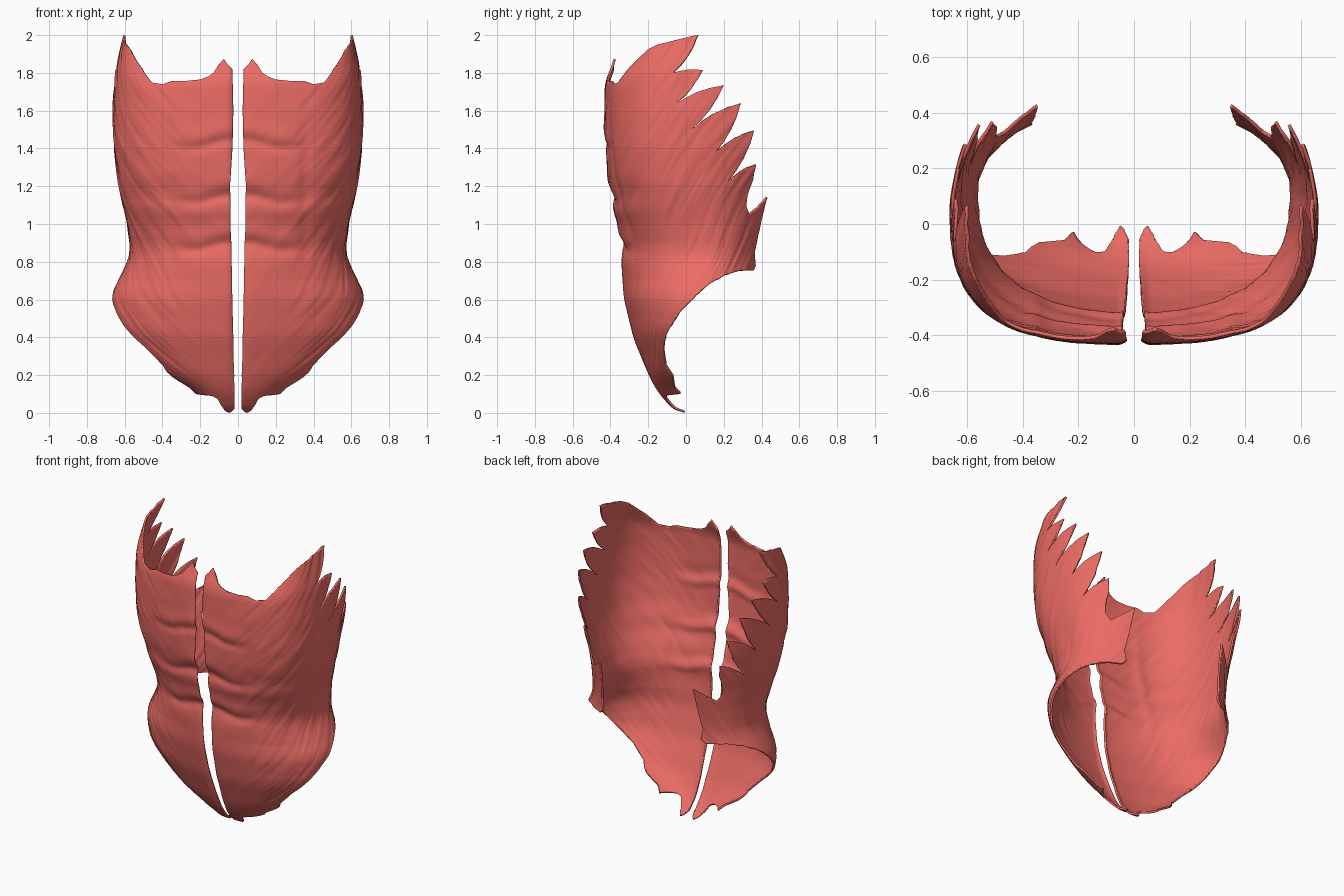
import bpy, bmesh, math
from mathutils import Vector, noise
from mathutils.geometry import delaunay_2d_cdt

if "Cube" in bpy.data.objects:
    bpy.data.objects.remove(bpy.data.objects["Cube"])

STEP = 0.011      # mesh spacing
ARC = 0.9         # length of a quarter turn in the flat layout

# Profiles by height: (z, value)
FRONT = [(0, -.01), (.02, -.07), (.1, -.145), (.2, -.2), (.4, -.28), (.6, -.33), (.8, -.345),
         (.88, -.335), (1, -.36), (1.08, -.39), (1.15, -.384), (1.25, -.415), (1.4, -.425),
         (1.6, -.433), (1.75, -.43), (1.86, -.385), (2, -.36)]
WIDTH = [(0, .16), (.1, .22), (.15, .31), (.2, .40), (.3, .525), (.43, .64), (.52, .665), (.62, .672),
         (.7, .637), (.8, .585), (.87, .573), (1, .588), (1.2, .632), (1.4, .657), (1.6, .663), (1.8, .652), (2, .605)]
BACK = [(0, .4), (.5, .4), (.76, .33), (.87, .33), (1.14, .44), (1.3, .52), (1.5, .6), (1.65, .65), (2, .7)]
SIDE_Y = [(0, .05), (.5, .05), (.76, .11), (.87, .12), (1.14, .065), (1.3, .05)]   # where the side is widest
SQUARE = [(0, 2.6), (.1, 2.6), (.3, 2.2), (.5, 2.05), (.7, 2.1), (.87, 2.4), (1.1, 2.7), (1.4, 2.95)]  # roundness


def lerp_table(tab, z):
    if z <= tab[0][0]:
        return tab[0][1]
    for (z0, v0), (z1, v1) in zip(tab, tab[1:]):
        if z <= z1:
            return v0 + (v1 - v0) * (z - z0) / (z1 - z0)
    return tab[-1][1]


def prof(tab, z):
    w = min(.035, z * .5)
    return sum(lerp_table(tab, z + k * w) for k in (-1, -.5, 0, .5, 1)) / 5


def section(t, z):
    """Point of the torso wall: t=0 midline, t=1 side, t=2 spine."""
    a = t * math.pi / 2
    s, c = math.sin(a), math.cos(a)
    n = lerp_table(SQUARE, z) if t < 1 else 2.0
    r = (abs(s) ** n + abs(c) ** n) ** (-1 / n)
    cy = prof(SIDE_Y, z)
    depth = cy - prof(FRONT, z) if t < 1 else prof(BACK, z)
    return prof(WIDTH, z) * r * s, cy - depth * r * c


def find_t(axis, value, z):
    lo, hi = (0, 1) if axis == 0 else (0, 1.9)
    for _ in range(30):
        m = (lo + hi) / 2
        if section(m, z)[axis] < value:
            lo = m
        else:
            hi = m
    return lo


def gauss(v, w):
    return math.exp(-(v / w) ** 2)


def surface(t, z):
    x, y = section(t, z)
    cy = prof(SIDE_Y, z)
    d = cy - prof(FRONT, z)
    nrm = Vector((x / .45, (y - cy) / max(d, .2) * 1.3, 0)).normalized()
    h = 0
    # segmented belly muscles and the grooves around them
    belly = 1 / (1 + math.exp((x - .31) / .03)) if y < 0 else 0
    for zi in (1.44, 1.15, .90):
        zc = zi - .12 * x + .01 * math.sin(x * 22)
        h += belly * (.007 * gauss(z - zc - .06, .05) - .01 * gauss(z - zc, .03))
    if y < 0:
        h -= .008 * gauss(x - .36, .035) * gauss(z - 1.2, .35)
        h -= .015 * gauss(x - .02, .02) * min(1, z * 3)
    # slanted muscle fibres
    s = t * ARC
    across, along = s * .8 - z * .6, s * .6 + z * .8
    k = (.3 + .7 * (1 - belly)) * min(1, z * 3)
    h += k * .005 * noise.noise(Vector((across * 15, along * 2, 1)))
    h += k * .003 * noise.noise(Vector((across * 36, along * 4, 7)))
    h += k * .0015 * noise.noise(Vector((across * 70, along * 7, 3)))
    return Vector((x + nrm.x * h, y + nrm.y * h, z))


def bowed(p, q, bulge, n=4):
    """Points from p towards q, bowed sideways to round a tooth."""
    p, q = Vector(p), Vector(q)
    side = Vector((-(q - p).y, (q - p).x))
    return [tuple(p + (q - p) * (i / n) + side * bulge * math.sin(math.pi * i / n)) for i in range(n)]


def outline():
    # lower edge: pubic end seen from the front, then groin and flank seen from the side
    pts = [(0, x, z) for x, z in [(.02, .02), (.035, .004), (.05, 0), (.07, .012), (.09, .04),
                                  (.11, .075), (.14, .09)]]
    pts += [(1, y, z) for y, z in [(-.03, .1), (-.06, .13), (-.07, .19), (-.085, .215), (-.11, .25), (-.12, .34),
                                   (-.10, .42), (-.07, .48), (-.02, .55), (.03, .6), (.09, .66),
                                   (.15, .70), (.22, .735), (.29, .755), (.36, .755), (.37, .78), (.365, .85), (.385, .95)]]
    # toothed back edge, tip and notch alternating
    pts += [(1, y, z) for y, z in [(.43, 1.14), (.385, 1.09), (.335, 1.05), (.32, 1.09), (.325, 1.15), (.355, 1.23)]]
    teeth = [(.37, 1.315), (.22, 1.22), (.36, 1.495), (.16, 1.38),
             (.29, 1.64), (.03, 1.5), (.20, 1.735), (-.05, 1.64), (.09, 1.815), (-.07, 1.80), (.065, 2.0)]
    for i, (p, q) in enumerate(zip(teeth, teeth[1:])):
        pts += [(1, y, z) for y, z in bowed(p, q, -.06)]
    # upper edge back to the midline
    pts += [(1, y, z) for y, z in [(.065, 2), (.03, 1.995), (-.07, 1.97), (-.15, 1.95), (-.2, 1.925),
                                   (-.25, 1.88), (-.3, 1.83)]]
    pts += [(0, x, z) for x, z in [(.46, 1.75), (.4, 1.74), (.35, 1.758), (.28, 1.757), (.2, 1.765),
                                   (.16, 1.78), (.13, 1.80), (.105, 1.84), (.075, 1.875), (.055, 1.845), (.03, 1.82)]]
    pts += [(0, x, z) for x, z in [(.025, 1.6), (.03, 1.4), (.042, 1.2), (.04, 1), (.034, .8), (.03, .6),
                                   (.025, .4), (.02, .2), (.018, .1)]]
    flat = [Vector((find_t(ax, v, z) * ARC, z)) for ax, v, z in pts]
    # subdivide to the mesh spacing
    out = []
    for p, q in zip(flat, flat[1:] + flat[:1]):
        n = max(1, round((q - p).length / STEP))
        out += [p.lerp(q, i / n) for i in range(n)]
    return out


def make_layout():
    edge = outline()
    pts = list(edge)
    for j in range(1, int(2 / (STEP * .87))):
        for i in range(int(1.75 * ARC / STEP)):
            pts.append(Vector(((i + .5 * (j % 2)) * STEP + .004, j * STEP * .87)))
    n = len(edge)
    v, _, f, *_ = delaunay_2d_cdt(pts, [(i, (i + 1) % n) for i in range(n)], [], 1, 1e-5)
    return [surface(p.x / ARC, p.y) for p in v], f


mat = bpy.data.materials.new("muscle_red")
mat.diffuse_color = (.84, .15, .13, 1)
mat.use_nodes = True
mat.node_tree.nodes["Principled BSDF"].inputs["Base Color"].default_value = mat.diffuse_color
verts, faces = make_layout()

# The two halves of the abdominal wall
for name, sign in (("left_abdominal_muscle", 1), ("right_abdominal_muscle", -1)):
    me = bpy.data.meshes.new(name)
    me.from_pydata([(p.x * sign, p.y, p.z) for p in verts], [], [tuple(f)[::sign] for f in faces])
    bm = bmesh.new()
    bm.from_mesh(me)
    bmesh.ops.delete(bm, geom=[v for v in bm.verts if not v.link_faces], context='VERTS')
    for f in bm.faces:
        f.smooth = True
    bm.to_mesh(me)
    bm.free()
    me.materials.append(mat)
    ob = bpy.data.objects.new(name, me)
    bpy.context.collection.objects.link(ob)
    shell = ob.modifiers.new("thickness", 'SOLIDIFY')
    shell.thickness = .012
    shell.offset = -1
